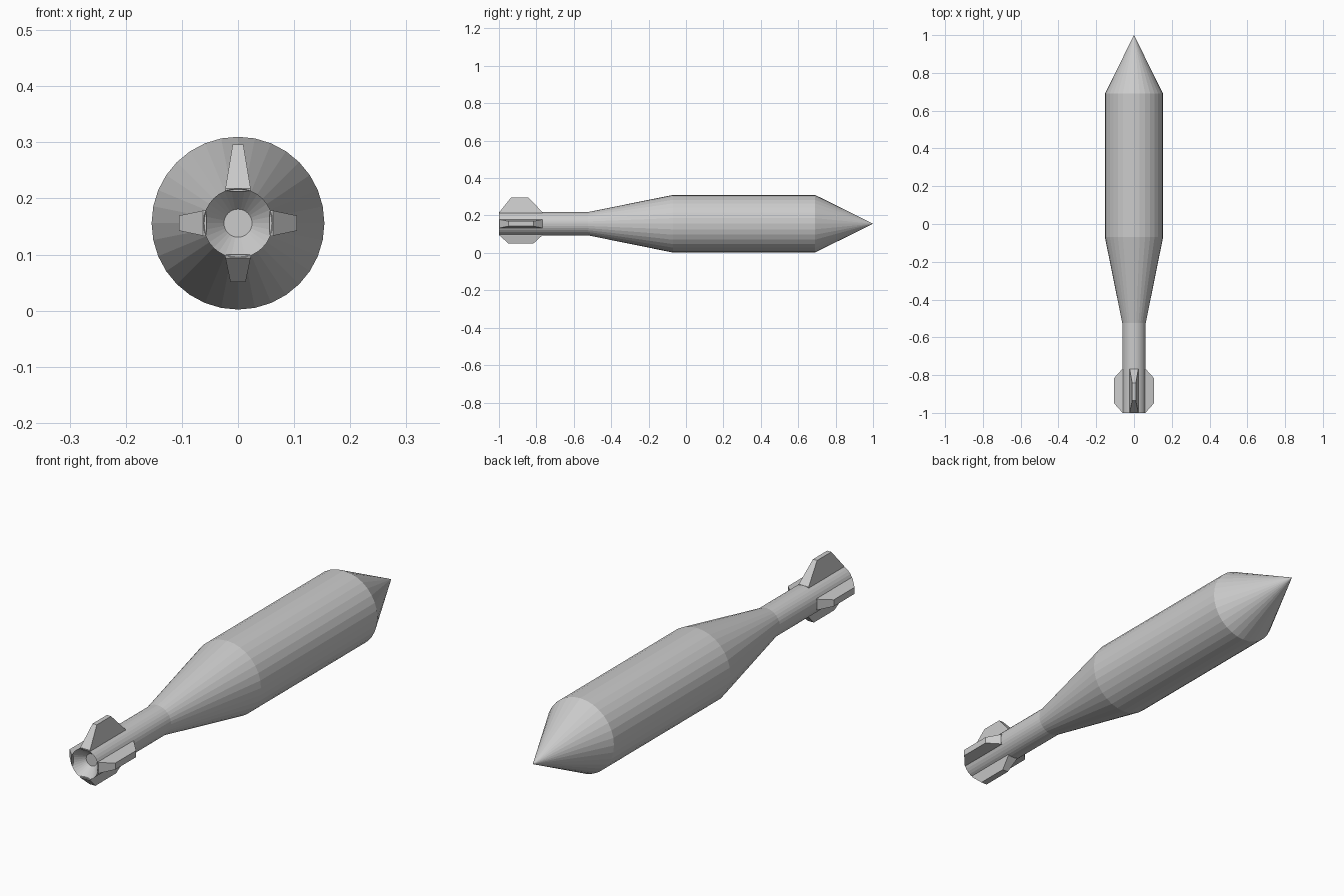
import bpy, bmesh
from math import pi
from mathutils import Matrix, Vector

if "Cube" in bpy.data.objects:
    bpy.data.objects.remove(bpy.data.objects["Cube"])

AXIS_Z = 0.156
SIDES = 32


def finish(name, bm):
    bmesh.ops.recalc_face_normals(bm, faces=bm.faces)
    mesh = bpy.data.meshes.new(name)
    bm.to_mesh(mesh)
    bm.free()
    obj = bpy.data.objects.new(name, mesh)
    bpy.context.collection.objects.link(obj)
    obj.location.z = AXIS_Z
    return obj


# Body: (y, radius) profile from nozzle recess to nose tip, turned round the y axis
profile = [(-0.955, 0.0), (-0.955, 0.025), (-1.0, 0.062), (-0.525, 0.062),
           (-0.07, 0.154), (0.69, 0.154), (1.0, 0.0)]
bm = bmesh.new()
verts = [bm.verts.new((0, y, r)) for y, r in profile]
edges = [bm.edges.new(pair) for pair in zip(verts, verts[1:])]
bmesh.ops.spin(bm, geom=verts + edges, cent=(0, 0, 0), axis=(0, 1, 0),
               angle=2 * pi, steps=SIDES, use_merge=True)
bmesh.ops.remove_doubles(bm, verts=bm.verts, dist=1e-4)
finish("body", bm)


# Fins: tapered blocks growing outwards from the tail tube
def fin(name, turn, tip_radius, tip_half, tip_y):
    bm = bmesh.new()
    rings = []
    for r, half, (y0, y1) in ((0.056, 0.023, (-0.998, -0.768)),
                              (0.062, 0.0225, (-0.998, -0.768)),
                              (tip_radius, tip_half, tip_y)):
        rings.append([bm.verts.new((x, y, r)) for x, y in
                      ((-half, y0), (half, y0), (half, y1), (-half, y1))])
    for low, high in zip(rings, rings[1:]):
        for i in range(4):
            j = (i + 1) % 4
            bm.faces.new((low[i], low[j], high[j], high[i]))
    bm.faces.new(rings[0])
    bm.faces.new(rings[-1])
    bm.transform(Matrix.Rotation(turn, 4, 'Y'))
    finish(name, bm)


fin("top_fin", 0, 0.14, 0.0095, (-0.935, -0.842))
for name, turn in (("right_fin", pi / 2), ("bottom_fin", pi), ("left_fin", -pi / 2)):
    fin(name, turn, 0.105, 0.0135, (-0.95, -0.815))
